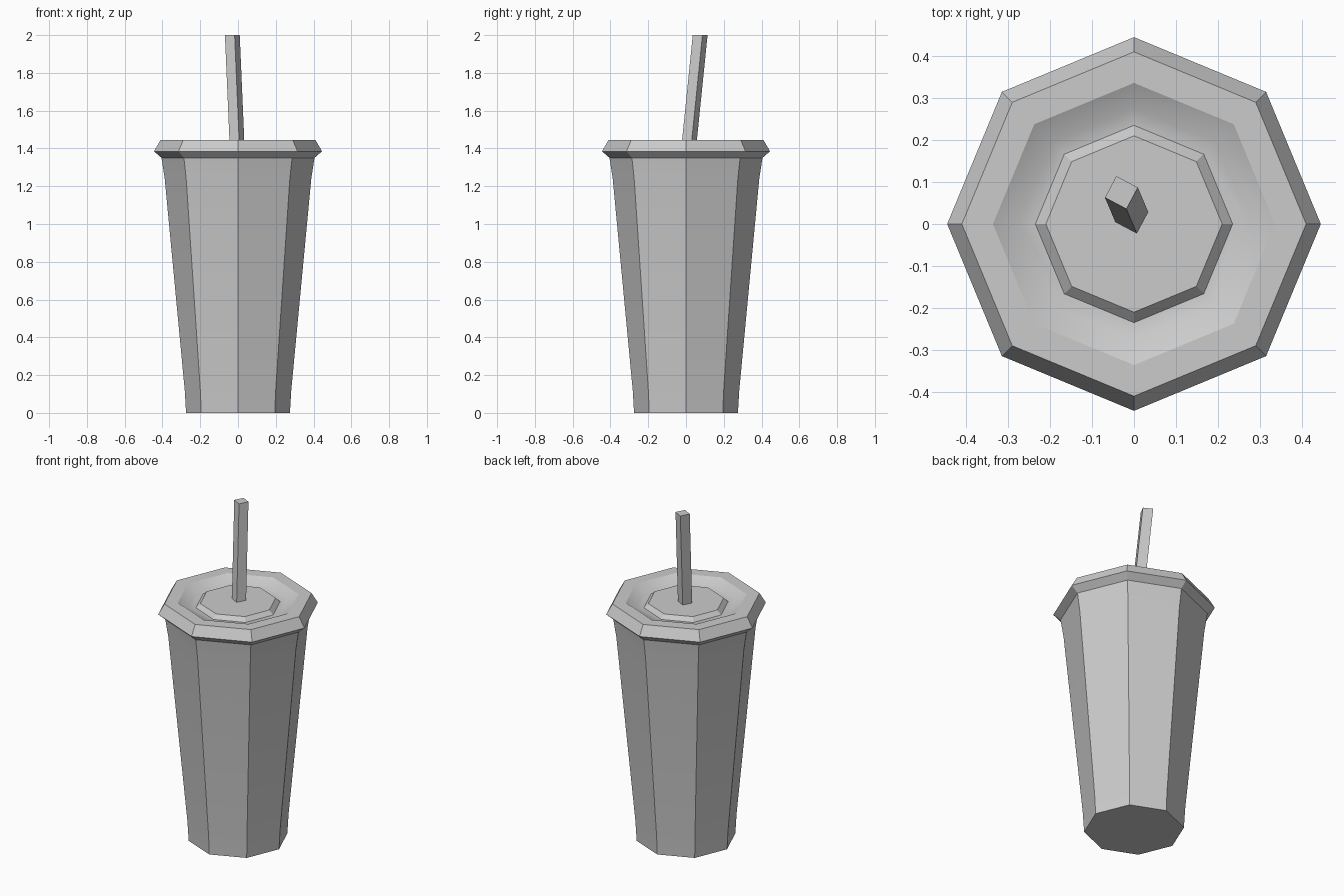
import bpy, bmesh
from math import cos, sin, pi, radians
from mathutils import Vector

if "Cube" in bpy.data.objects:
    bpy.data.objects.remove(bpy.data.objects["Cube"])

SIDES = 8


def finish(bm, name):
    bmesh.ops.recalc_face_normals(bm, faces=bm.faces[:])
    mesh = bpy.data.meshes.new(name)
    bm.to_mesh(mesh)
    bm.free()
    obj = bpy.data.objects.new(name, mesh)
    bpy.context.collection.objects.link(obj)
    bpy.ops.object.select_all(action='DESELECT')
    obj.select_set(True)
    bpy.context.view_layer.objects.active = obj
    bpy.ops.object.shade_smooth_by_angle(angle=radians(30))
    return obj


def loft(name, rings, cap_start=True, cap_end=True):
    """Skin a list of point rings into one tube."""
    bm = bmesh.new()
    loops = [[bm.verts.new(p) for p in ring] for ring in rings]
    n = len(loops[0])
    for a, b in zip(loops, loops[1:]):
        for i in range(n):
            j = (i + 1) % n
            bm.faces.new((a[i], a[j], b[j], b[i]))
    if cap_start:
        bm.faces.new(loops[0][::-1])
    if cap_end:
        bm.faces.new(loops[-1])
    return finish(bm, name)


def ring(radius, z, sides=SIDES, turn=0.0, centre=(0, 0)):
    return [Vector((centre[0] + radius * cos(turn + 2 * pi * i / sides),
                    centre[1] + radius * sin(turn + 2 * pi * i / sides), z))
            for i in range(sides)]


# Tapered eight-sided cup, flared at the mouth
cup_profile = [(0.275, 0), (0.282, 0.12), (0.388, 1.24), (0.405, 1.35)]
loft("cup", [ring(r, z) for r, z in cup_profile], cap_end=False)

# Lid: overhanging rim, groove, raised centre disc
lid_profile = [(0.405, 1.35), (0.445, 1.385), (0.41, 1.445), (0.336, 1.445),
               (0.275, 1.412), (0.235, 1.408), (0.21, 1.432)]
loft("lid", [ring(r, z) for r, z in lid_profile], cap_start=False)

# Square straw leaning back and to the left
turn = radians(-28) + pi / 4
loft("straw", [ring(0.041, 1.42, 4, turn, (-0.005, 0.016)),
               ring(0.041, 2.0, 4, turn, (-0.03, 0.075))])
